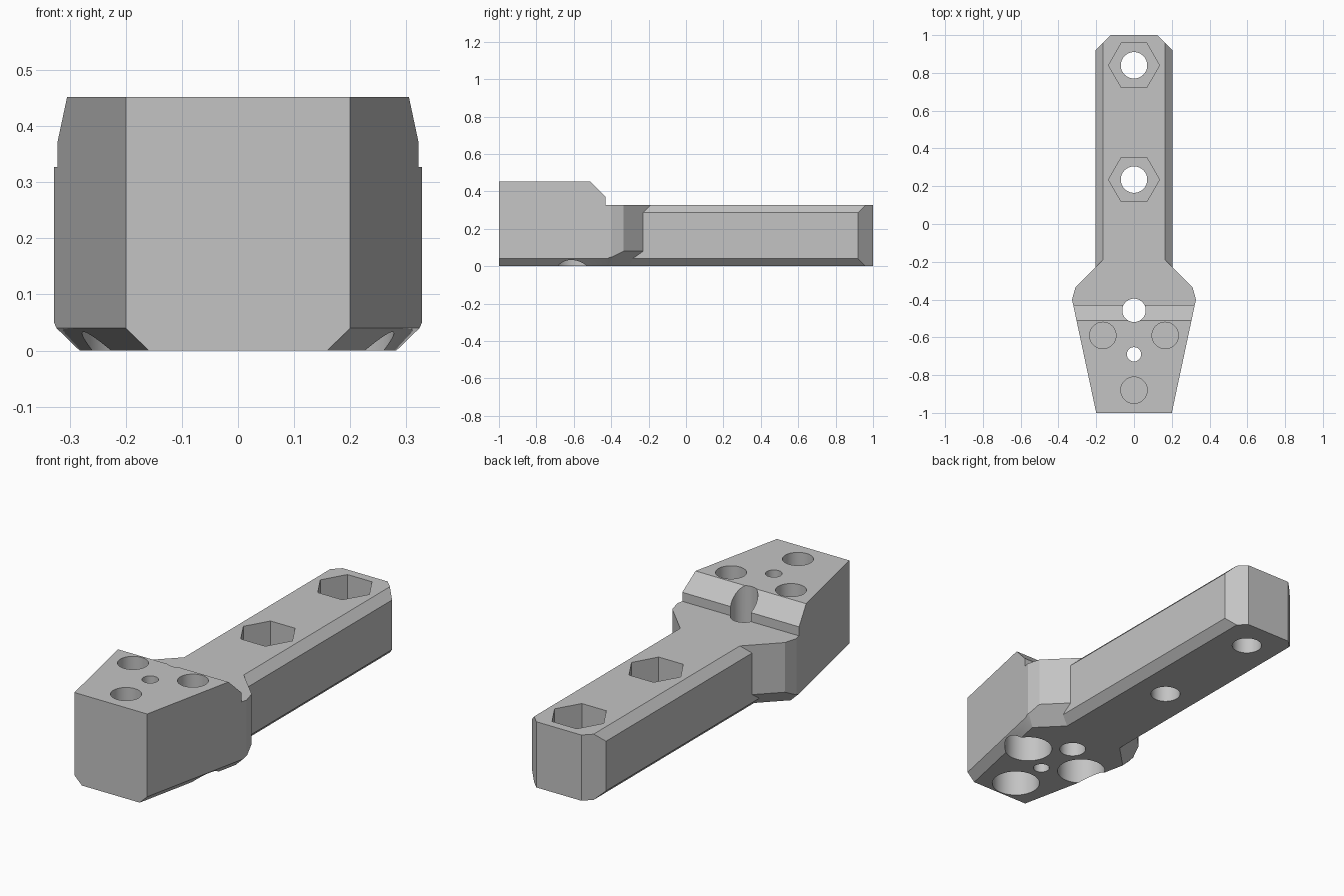
import bpy, bmesh, math
from mathutils import Vector

if "Cube" in bpy.data.objects:
    bpy.data.objects.remove(bpy.data.objects["Cube"])

grey = bpy.data.materials.new("light_grey")
grey.use_nodes = True
colour = (0.55, 0.55, 0.55, 1)
grey.diffuse_color = colour
grey.node_tree.nodes["Principled BSDF"].inputs["Base Color"].default_value = colour

HEAD_TOP, ARM_TOP, EDGE = 0.452, 0.327, 0.04


def prism(name, points, depth, planes=()):
    """Extrude a closed 3D outline by a vector, then slice it with (point, outward normal) planes."""
    bm = bmesh.new()
    face = bm.faces.new([bm.verts.new(p) for p in points])
    grown = bmesh.ops.extrude_face_region(bm, geom=[face])["geom"]
    bmesh.ops.translate(bm, vec=depth, verts=[g for g in grown if isinstance(g, bmesh.types.BMVert)])
    for point, normal in planes:
        cut = bmesh.ops.bisect_plane(bm, geom=bm.verts[:] + bm.edges[:] + bm.faces[:],
                                     plane_co=point, plane_no=normal, clear_outer=True)
        rim = [g for g in cut["geom_cut"] if isinstance(g, bmesh.types.BMEdge)]
        bmesh.ops.holes_fill(bm, edges=rim)
    bmesh.ops.recalc_face_normals(bm, faces=bm.faces)
    mesh = bpy.data.meshes.new(name)
    bm.to_mesh(mesh)
    bm.free()
    mesh.materials.append(grey)
    obj = bpy.data.objects.new(name, mesh)
    bpy.context.collection.objects.link(obj)
    return obj


def combine(target, other, operation):
    """Apply a boolean and discard the second object."""
    mod = target.modifiers.new("boolean", "BOOLEAN")
    mod.object, mod.operation, mod.solver = other, operation, "EXACT"
    bpy.context.view_layer.objects.active = target
    bpy.ops.object.modifier_apply(modifier=mod.name)
    bpy.data.objects.remove(other)


def drill(target, x, y, radius, low, high, sides=48):
    ring = [(x + radius * math.cos(2 * math.pi * i / sides),
             y + radius * math.sin(2 * math.pi * i / sides), low) for i in range(sides)]
    combine(target, prism("drill", ring, (0, 0, high - low)), "DIFFERENCE")


def mirrored(half):
    return half + [(-x, y) for x, y in reversed(half)]


def bottom_bevel(a, b, size):
    """Planes that bevel the lower rim under the wall a-b, on both sides."""
    d = (Vector(b) - Vector(a)).normalized()
    return [((s * a[0], a[1], size), (s * d.y, -d.x, -1)) for s in (1, -1)]


# Tapered head with sloping shoulders
half = [(0.2, -1), (0.328, -0.4), (0.31, -0.335), (0.1, -0.125)]
planes = (bottom_bevel(half[0], half[1], EDGE) + bottom_bevel(half[1], half[2], 0.05)
          + bottom_bevel(half[2], half[3], 0.08))
body = prism("clamp_body", [(x, y, 0) for x, y in mirrored(half)], (0, 0, HEAD_TOP), planes)

# Bevelled step behind the raised block
step = [(-0.53, 0.472), (-0.43, 0.372), (-0.43, ARM_TOP), (0.1, ARM_TOP), (0.1, 0.472)]
combine(body, prism("step_cutter", [(-1, y, z) for y, z in step], (2, 0, 0)), "DIFFERENCE")

# Long arm with bevelled edges
half = [(0.204, -0.36), (0.204, 0.92), (0.124, 1)]
planes = (bottom_bevel(half[0], half[1], EDGE)
          + [((s * 0.204, 0, ARM_TOP - EDGE), (s, 0, 1)) for s in (1, -1)])
arm = prism("arm", [(x, y, 0) for x, y in mirrored(half)], (0, 0, ARM_TOP), planes)
combine(body, arm, "UNION")

# Bolt holes with hexagonal nut pockets
for y in (0.84, 0.235):
    drill(body, 0, y, 0.07, -0.1, 0.5)
    drill(body, 0, y, 0.135, 0.13, 0.5, sides=6)

# Through holes in the head
drill(body, 0, -0.457, 0.062, -0.1, 0.6)
drill(body, 0, -0.69, 0.038, -0.1, 0.6)

# Blind pockets, narrow on top and wide below
for x, y in ((-0.165, -0.59), (0.165, -0.59), (0, -0.88)):
    drill(body, x, y, 0.07, 0.28, 0.6)
    drill(body, x, y, 0.113, -0.1, 0.2)

bpy.ops.object.select_all(action="DESELECT")
body.select_set(True)
bpy.context.view_layer.objects.active = body
bpy.ops.object.shade_smooth_by_angle(angle=math.radians(20))
